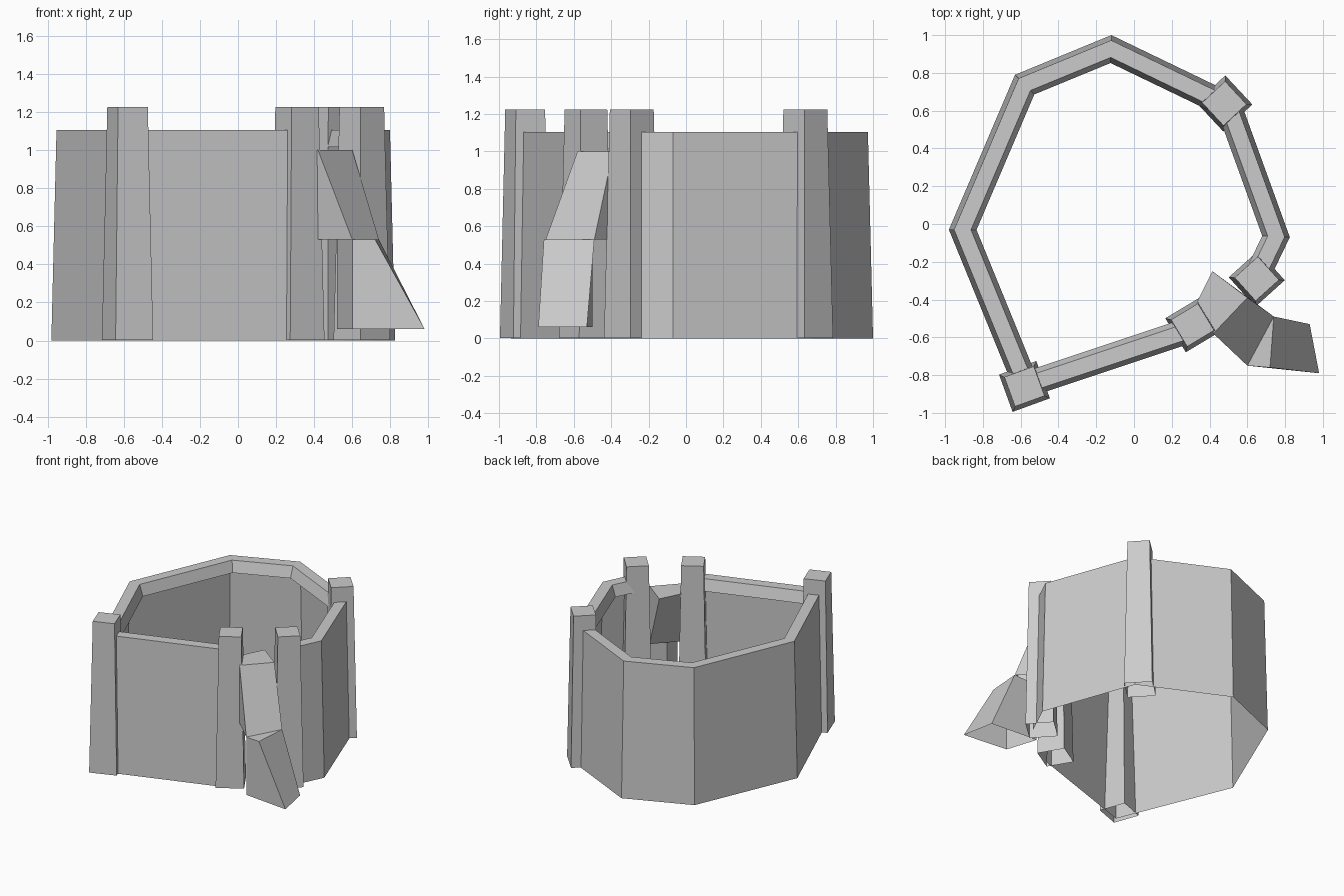
import bpy, bmesh, math
from mathutils import Vector, Matrix

cube = bpy.data.objects.get("Cube")
if cube:
    bpy.data.objects.remove(cube, do_unlink=True)

stone = bpy.data.materials.new("grey stone")
stone.use_nodes = True
grey = (0.6, 0.6, 0.6, 1)
stone.diffuse_color = grey
bsdf = stone.node_tree.nodes["Principled BSDF"]
bsdf.inputs["Base Color"].default_value = grey
bsdf.inputs["Roughness"].default_value = 0.9


def finish(name, bm):
    mesh = bpy.data.meshes.new(name)
    bm.to_mesh(mesh)
    bm.free()
    mesh.materials.append(stone)
    obj = bpy.data.objects.new(name, mesh)
    bpy.context.collection.objects.link(obj)
    return obj


def loft(name, rings, closed=True, cap=True):
    """Join rings of points from bottom to top, leaving the bottom open."""
    bm = bmesh.new()
    rows = [[bm.verts.new(p) for p in ring] for ring in rings]
    n = len(rows[0])
    for low, high in zip(rows, rows[1:]):
        for i in range(n if closed else n - 1):
            j = (i + 1) % n
            bm.faces.new((low[i], low[j], high[j], high[i]))
    if cap:
        bm.faces.new(rows[-1])
    return finish(name, bm)


def inset_path(path, distance, z):
    """Shift an open path to its left with mitred corners."""
    pts = [Vector(p) for p in path]
    sides = []
    for a, b in zip(pts, pts[1:]):
        d = (b - a).normalized()
        sides.append(Vector((-d.y, d.x)))
    out = []
    for i, p in enumerate(pts):
        a = sides[max(i - 1, 0)]
        b = sides[min(i, len(sides) - 1)]
        m = (a + b).normalized()
        q = p + m * (distance / m.dot(a))
        out.append((q.x, q.y, z))
    return out


# Curtain wall: leaning outer skin, flat walk and a short inner lip
outline = [(0.70, -0.33), (0.825, -0.07), (0.555, 0.675), (-0.12, 1.0),
           (-0.63, 0.79), (-0.98, -0.03), (-0.61, -0.935), (0.32, -0.625)]
profile = [(0, 0), (0.025, 1.105), (0.108, 1.105), (0.135, 1.015)]
loft("curtain_wall", [inset_path(outline, d, z) for d, z in profile],
     closed=False, cap=False)

# Tapered square towers
towers = {
    "gate_tower_left": (0.65, -0.29, 42),
    "gate_tower_right": (0.31, -0.535, 31),
    "front_corner_tower": (-0.58, -0.86, 20),
    "back_corner_tower": (0.478, 0.638, 43),
}
for name, (x, y, angle) in towers.items():
    turn = Matrix.Rotation(math.radians(angle), 3, 'Z')
    rings = []
    for half, z in ((0.105, 0.003), (0.083, 1.225)):
        rings.append([Vector((x, y, z)) + turn @ Vector((sx * half, sy * half, 0))
                      for sx, sy in ((-1, -1), (1, -1), (1, 1), (-1, 1))])
    loft(name, rings)


def block(name, bottom, low, top, high):
    return loft(name, [[(x, y, low) for x, y in bottom],
                       [(x, y, high) for x, y in top]])


# Two sloping ramp blocks stepping down through the gateway
block("upper_ramp",
      [(0.60, -0.75), (0.74, -0.49), (0.60, -0.39), (0.42, -0.58)], 0.53,
      [(0.42, -0.58), (0.60, -0.39), (0.415, -0.25), (0.32, -0.44)], 1.0)
block("lower_ramp",
      [(0.60, -0.75), (0.98, -0.79), (0.93, -0.53), (0.52, -0.50)], 0.06,
      [(0.60, -0.75), (0.72, -0.76), (0.74, -0.49), (0.52, -0.50)], 0.53)
